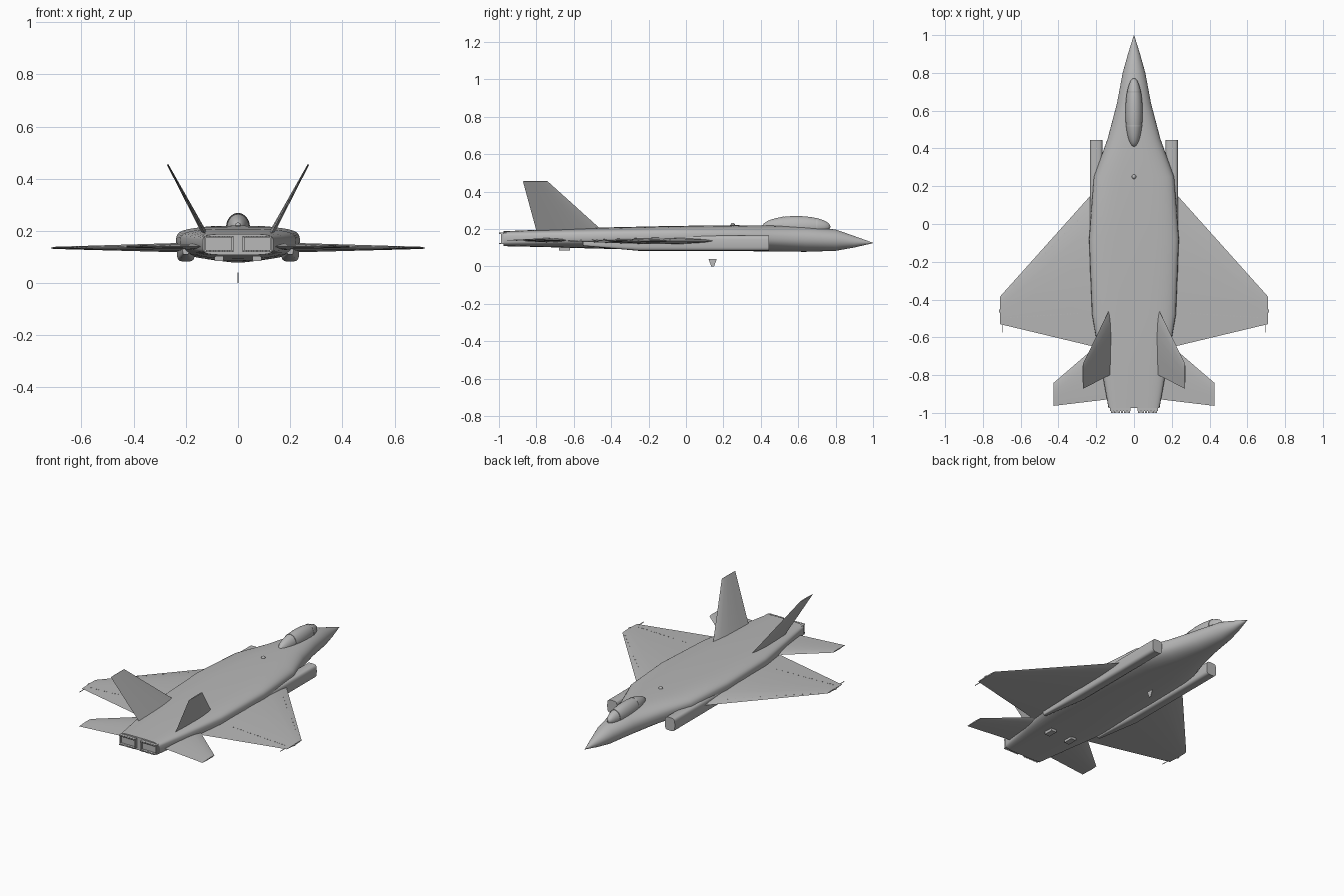
import bpy, bmesh, math
from mathutils import Vector

if "Cube" in bpy.data.objects:
    bpy.data.objects.remove(bpy.data.objects["Cube"])

def material(name, v):
    m = bpy.data.materials.new(name)
    m.diffuse_color = (v, v, v, 1)
    m.use_nodes = True
    m.node_tree.nodes["Principled BSDF"].inputs["Base Color"].default_value = m.diffuse_color
    return m

GREY = material("airframe grey", 0.48)

def finish(name, bm, smooth=None, mirror=False):
    bmesh.ops.recalc_face_normals(bm, faces=bm.faces)
    me = bpy.data.meshes.new(name)
    bm.to_mesh(me)
    bm.free()
    me.materials.append(GREY)
    ob = bpy.data.objects.new(name, me)
    bpy.context.collection.objects.link(ob)
    if smooth:
        bpy.ops.object.select_all(action='DESELECT')
        ob.select_set(True)
        bpy.context.view_layer.objects.active = ob
        bpy.ops.object.shade_smooth_by_angle(angle=math.radians(smooth))
    if mirror:
        ob.modifiers.new("mirror", 'MIRROR').use_mirror_merge = False
    return ob

def loft(bm, rings):
    vs = [[bm.verts.new(p) for p in r] for r in rings]
    n = len(vs[0])
    for a, b in zip(vs, vs[1:]):
        for i in range(n):
            bm.faces.new((a[i], a[(i + 1) % n], b[(i + 1) % n], b[i]))
    bm.faces.new(vs[0])
    bm.faces.new(vs[-1])

def box(bm, x0, x1, y0, y1, z0, z1):
    loft(bm, [[(x0, y, z0), (x1, y, z0), (x1, y, z1), (x0, y, z1)] for y in (y0, y1)])

def power(v, e):
    return math.copysign(abs(v) ** (2 / e), v)

# Fuselage: y, half width, bottom, middle, top, upper and lower roundness
stations = [(1.0, .001, .124, .125, .126, 2, 2), (.9, .032, .101, .13, .162, 2, 2),
            (.8, .06, .083, .14, .197, 2, 2), (.64, .09, .078, .145, .213, 2.2, 2.1),
            (.45, .14, .079, .15, .219, 2.5, 2.2), (.25, .213, .083, .155, .22, 3.2, 2.3),
            (-.08, .238, .087, .157, .216, 3.6, 2.5), (-.48, .222, .095, .155, .207, 3.6, 2.8),
            (-.75, .175, .103, .152, .197, 3.8, 3.5), (-.975, .135, .108, .148, .188, 5, 5)]
bm = bmesh.new()
rings = []
for y, w, lo, mid, hi, eu, el in stations:
    ring = []
    for i in range(40):
        a = math.tau * i / 40
        c, s = math.cos(a), math.sin(a)
        e, h = (eu, hi - mid) if s >= 0 else (el, mid - lo)
        ring.append((w * power(c, e), y, mid + h * power(s, e)))
    rings.append(ring)
loft(bm, rings)
finish("fuselage", bm, 35)

# Canopy bubble and its two hoops
CY, CZ, RX, RY, RZ = .59, .212, .046, .182, .057
bm = bmesh.new()
bmesh.ops.create_uvsphere(bm, u_segments=32, v_segments=20, radius=1)
for v in bm.verts:
    v.co = Vector((v.co.x * RX, CY + v.co.y * RY, CZ + v.co.z * RZ))
finish("canopy", bm, 40)
bm = bmesh.new()
for y in (.70, .52):
    k = math.sqrt(1 - ((y - CY) / RY) ** 2) + .03
    loft(bm, [[(RX * k * math.cos(math.tau * i / 32), yy, CZ + RZ * k * math.sin(math.tau * i / 32))
               for i in range(32)] for yy in (y - .004, y + .004)])
finish("canopy_hoops", bm, 40)

# Side intakes: rounded ducts
bm = bmesh.new()
rings = []
for y, k in ((.445, 1), (-.25, 1), (-.55, .35)):
    ring = []
    for i in range(24):
        a = math.tau * i / 24
        ring.append((.2 + .034 * k * power(math.cos(a), 4), y, .124 + .041 * k * power(math.sin(a), 4)))
    rings.append(ring)
loft(bm, rings)
finish("intake_ducts", bm, 35, True)

# Wings and tails: tapered aerofoil between a root and a tip chord
FOIL = [(.06, .45), (.2, .85), (.4, 1), (.7, .6)]

def panel(name, root, tip, normal):
    normal = Vector(normal).normalized()
    bm = bmesh.new()
    rings = []
    for le, te, thick in (root, tip):
        le, te = Vector(le), Vector(te)
        up = [le.lerp(te, t) + normal * h * thick / 2 for t, h in FOIL]
        down = [le.lerp(te, t) - normal * h * thick / 2 for t, h in reversed(FOIL)]
        rings.append([le] + up + [te] + down)
    loft(bm, rings)
    return finish(name, bm, 30, True)

panel("main_wings", ((.15, .24, .136), (.15, -.664, .136), .04),
      ((.71, -.385, .135), (.71, -.53, .135), .008), (0, 0, 1))
panel("tailplanes", ((.11, -.57, .14), (.11, -.925, .14), .026),
      ((.427, -.842, .14), (.427, -.963, .14), .007), (0, 0, 1))
panel("tail_fins", ((.122, -.435, .18), (.122, -.797, .18), .02),
      ((.27, -.74, .455), (.27, -.872, .455), .006), (.275, 0, -.148))

# Twin rectangular exhausts: open frame, recessed plate, toothed lips
bm = bmesh.new()
X0, X1, Z0, Z1, T = .018, .128, .12, .18, .006
box(bm, X0, X1, -.99, -.96, Z0, Z0 + T)
box(bm, X0, X1, -.99, -.96, Z1 - T, Z1)
box(bm, X0, X0 + T, -.99, -.96, Z0 + T, Z1 - T)
box(bm, X1 - T, X1, -.99, -.96, Z0 + T, Z1 - T)
box(bm, X0 + T, X1 - T, -.98, -.96, Z0 + T, Z1 - T)
for i in range(6):
    x = X0 + .004 + i * .0175
    for z in (Z0, Z1 - T):
        box(bm, x, x + .013, -1.0, -.988, z, z + T)
finish("exhaust_nozzles", bm, None, True)

# Belly fairings
bm = bmesh.new()
box(bm, .055, .09, -.68, -.62, .085, .12)
finish("belly_fairings", bm, None, True)

# Blade aerial hanging below the belly
bm = bmesh.new()
loft(bm, [[(x, .12, .04), (x, .165, .04), (x, .15, 0), (x, .135, 0)] for x in (-.002, .002)])
finish("belly_blade", bm)

# Small spine dome
bm = bmesh.new()
bmesh.ops.create_uvsphere(bm, u_segments=16, v_segments=10, radius=.012)
bmesh.ops.translate(bm, verts=bm.verts, vec=(0, .25, .22))
finish("spine_dome", bm, 40)

# Wing tip lights and trailing wicks
bm = bmesh.new()
box(bm, .708, .715, -.468, -.452, .131, .139)
box(bm, .693, .696, -.575, -.52, .1335, .1365)
finish("wing_tip_fittings", bm, None, True)

# Fastener rows near the wing leading edge and hinge line
bm = bmesh.new()
def wing_top(x, t):
    s = (x - .15) / .56
    le, te = .24 - .625 * s, -.664 + .134 * s
    pts = [(0, 0)] + FOIL + [(1, 0)]
    for (t0, h0), (t1, h1) in zip(pts, pts[1:]):
        if t0 <= t <= t1:
            h = h0 + (h1 - h0) * (t - t0) / (t1 - t0)
            return le + (te - le) * t, .1355 + h * (.02 - .016 * s)
for t, count in ((.08, 12), (.78, 22)):
    for i in range(count):
        x = .3 + .37 * i / (count - 1)
        y, z = wing_top(x, t)
        box(bm, x - .003, x + .003, y - .002, y + .002, z - .003, z + .001)
finish("wing_fasteners", bm, None, True)
